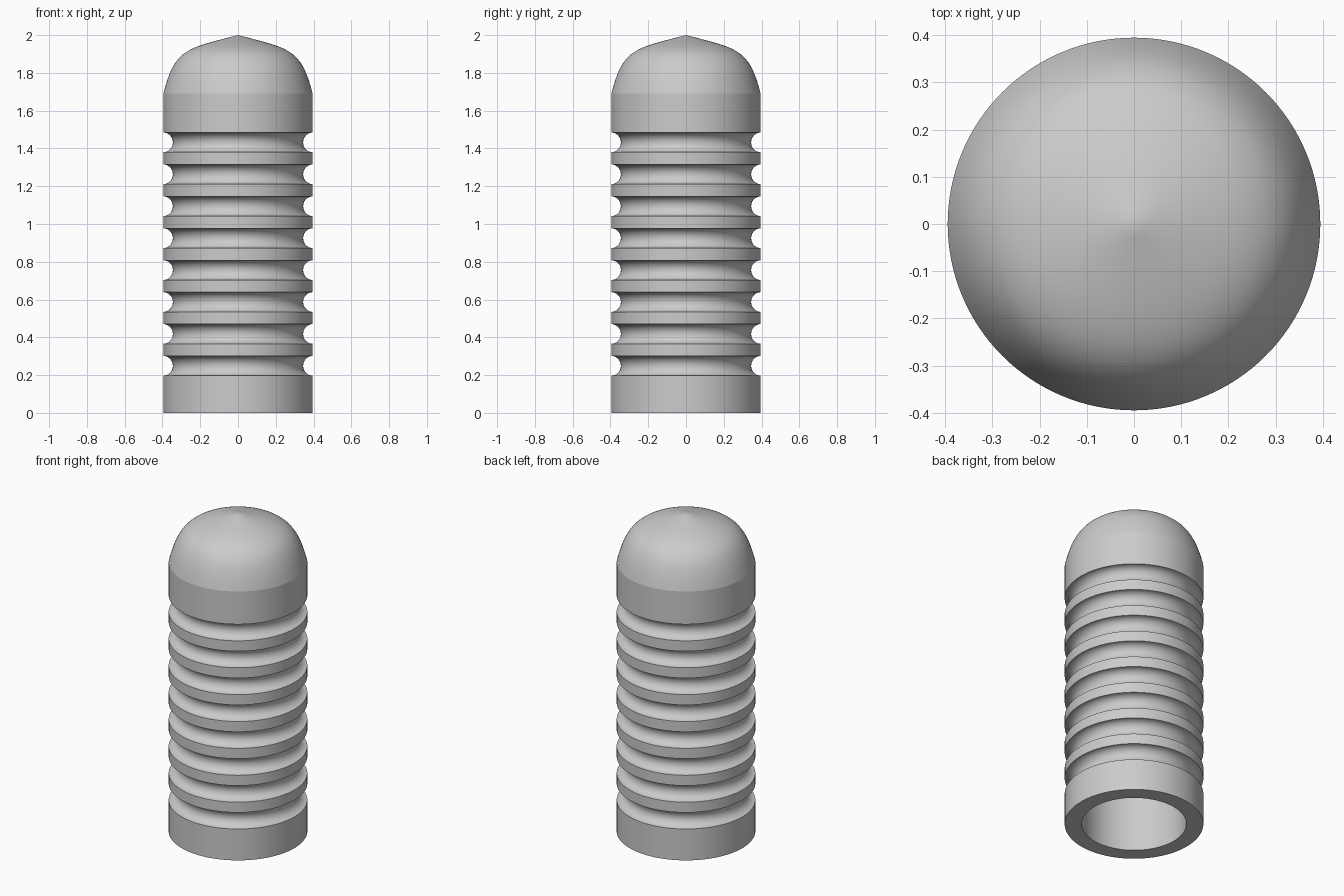
import bpy, bmesh, math
from mathutils import Vector

cube = bpy.data.objects.get("Cube")
if cube:
    bpy.data.objects.remove(cube, do_unlink=True)

RADIUS, BORE, SHOULDER, HEIGHT = 0.395, 0.298, 1.69, 2.0
GROOVES, FIRST, PITCH, HALF, DEPTH = 8, 0.249, 0.169, 0.052, 0.05
SEGMENTS = 128


def dome(scale, top, steps=28):
    """Bezier dome from the shoulder to the tip, as (radius, z) points."""
    p = [Vector(c) for c in ((RADIUS, SHOULDER), (0.335, 1.93), (0.27, 1.93), (0, HEIGHT))]
    rise = (top - SHOULDER) / (HEIGHT - SHOULDER)
    points = []
    for i in range(steps + 1):
        t = i / steps
        u = 1 - t
        q = p[0] * u**3 + p[1] * 3 * u * u * t + p[2] * 3 * u * t * t + p[3] * t**3
        points.append((q.x * scale, SHOULDER + (q.y - SHOULDER) * rise))
    return points


def lathe(name, profile, material):
    """Revolve a (radius, z) profile around the z axis."""
    bm = bmesh.new()
    verts = [bm.verts.new((r, 0, z)) for r, z in profile]
    edges = [bm.edges.new(pair) for pair in zip(verts, verts[1:])]
    bmesh.ops.spin(bm, geom=verts + edges, cent=(0, 0, 0), axis=(0, 0, 1),
                   angle=math.tau, steps=SEGMENTS, use_merge=True)
    bmesh.ops.remove_doubles(bm, verts=bm.verts, dist=1e-5)
    bmesh.ops.recalc_face_normals(bm, faces=bm.faces)
    mesh = bpy.data.meshes.new(name)
    bm.to_mesh(mesh)
    bm.free()
    mesh.materials.append(material)
    obj = bpy.data.objects.new(name, mesh)
    bpy.context.collection.objects.link(obj)
    bpy.ops.object.select_all(action='DESELECT')
    obj.select_set(True)
    bpy.context.view_layer.objects.active = obj
    bpy.ops.object.shade_smooth_by_angle(angle=math.radians(13))
    return obj


grey = bpy.data.materials.new("plain grey")
grey.use_nodes = True
grey.diffuse_color = (0.6, 0.6, 0.6, 1)
grey.node_tree.nodes["Principled BSDF"].inputs["Base Color"].default_value = (0.6, 0.6, 0.6, 1)

# Hollow bore from its closed top down to the open base
profile = list(reversed(dome(BORE / RADIUS, HEIGHT - 0.1)))
profile += [(BORE, 0), (RADIUS, 0)]

# Outer wall with rounded grooves
ARC = 18
for g in range(GROOVES):
    centre = FIRST + g * PITCH
    for i in range(ARC + 1):
        a = math.pi * i / ARC
        profile.append((RADIUS - DEPTH * math.sin(a), centre - HALF * math.cos(a)))

# Pointed dome cap
profile += dome(1, HEIGHT)
lathe("ribbed_sleeve", profile, grey)
